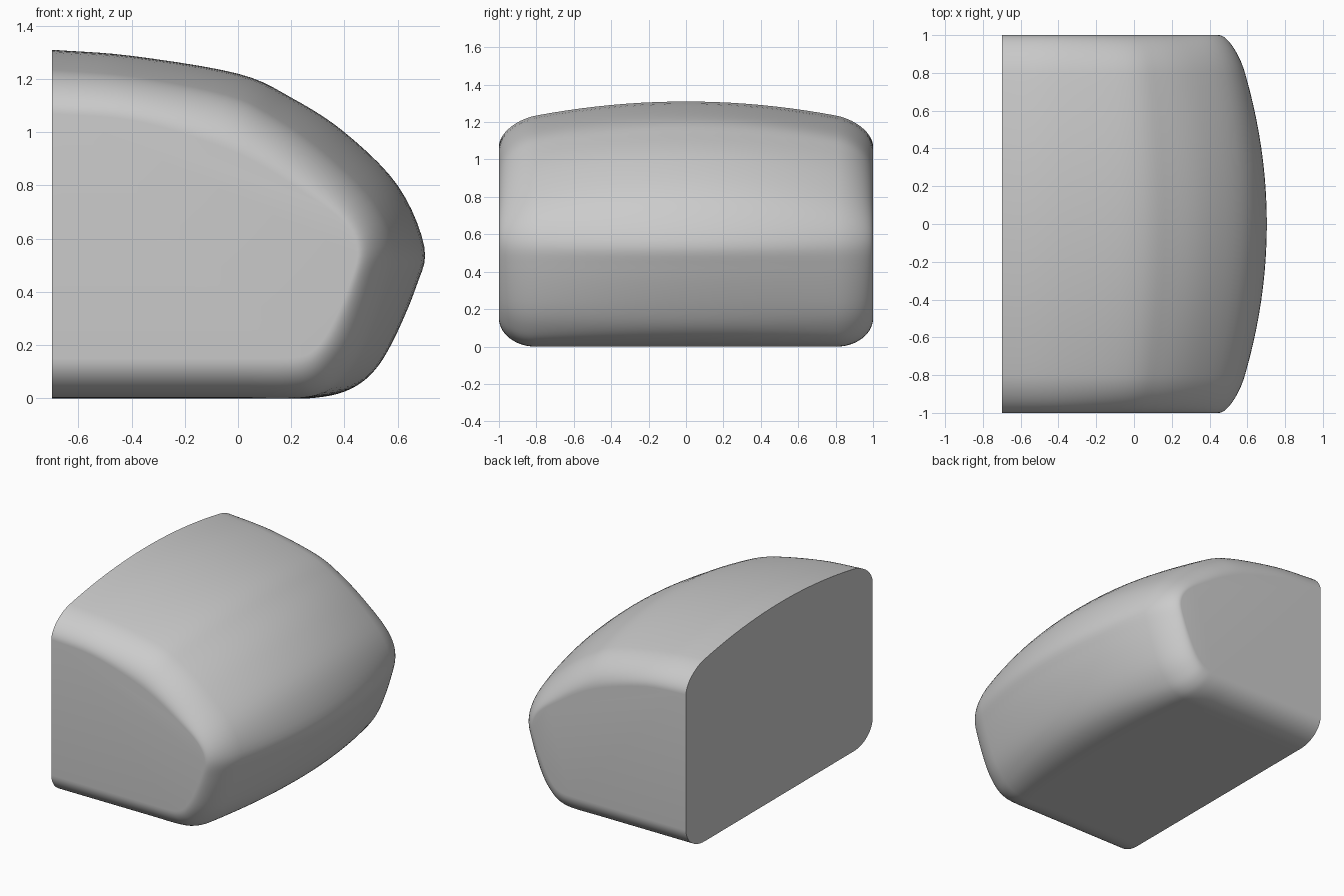
import bpy
import bmesh
import math
from mathutils import Vector

cube = bpy.data.objects.get("Cube")
if cube:
    bpy.data.objects.remove(cube, do_unlink=True)

BACK = -0.7       # flat back plane
SHOULDER = 0.8    # where the end rounding begins
STEPS = 5         # curve steps per profile segment

# Outlines (x, z) from the top back edge round the nose to the underside
MIDDLE = [(-.7, 1.31), (-.4, 1.287), (0, 1.22), (.2, 1.13), (.4, 1), (.6, .8), (.7, .57),
          (.67, .42), (.58, .21), (.5, .09), (.4, .025), (.27, 0), (.1, 0)]
NEAR_END = [(-.7, 1.235), (-.4, 1.21), (-.04, 1.14), (.14, 1.055), (.33, .92), (.51, .74),
            (.585, .57), (.56, .42), (.48, .2), (.4, .08), (.32, .02), (.22, 0), (.05, 0)]
END = [(-.7, 1.07), (-.4, 1.045), (-.1, .96), (.08, .88), (.24, .78), (.39, .67), (.45, .56),
       (.42, .43), (.35, .27), (.29, .185), (.23, .155), (.15, .15), (0, .15)]


def smooth_outline(points):
    """Smooth curve through the points, finished by the straight underside."""
    p = [Vector(q) for q in points]
    p = [2 * p[0] - p[1]] + p + [2 * p[-1] - p[-2]]
    out = []
    for a, b, c, d in zip(p, p[1:], p[2:], p[3:]):
        for i in range(STEPS):
            t = i / STEPS
            out.append(b + (c - a) * t / 2 + (a - 2.5 * b + 2 * c - d / 2) * t ** 2
                       + (1.5 * (b - c) + (d - a) / 2) * t ** 3)
    return out + [p[-2], Vector((BACK, p[-2].y))]


middle, near_end, end = (smooth_outline(o) for o in (MIDDLE, NEAR_END, END))


def section(y):
    """Outline at y: a gentle crown, then an elliptical rounding at the end."""
    crown = (y / SHOULDER) ** 2
    s = max(0, (abs(y) - SHOULDER) / (1 - SHOULDER))
    rounding = 1 - math.sqrt(max(0, 1 - s * s))
    full = 1 / SHOULDER ** 2
    ring = []
    for m, n, e in zip(middle, near_end, end):
        q = m + (n - m) * crown + (e - m - (n - m) * full) * rounding
        ring.append((q.x, y, max(q.y, 0)))
    return ring


# Stations along y, closer together through the end rounding
half = [SHOULDER * i / 10 for i in range(1, 11)]
half += [SHOULDER + (1 - SHOULDER) * math.sin(math.pi / 2 * i / 14) for i in range(1, 15)]
stations = [-y for y in reversed(half)] + [0] + half

# Body shell
bm = bmesh.new()
rings = [[bm.verts.new(co) for co in section(y)] for y in stations]
for r, s in zip(rings, rings[1:]):
    for i in range(len(r)):
        j = (i + 1) % len(r)
        bm.faces.new((r[i], r[j], s[j], s[i]))
for cap in (rings[0], rings[-1]):
    bm.faces.new(cap)
bmesh.ops.recalc_face_normals(bm, faces=bm.faces)

mesh = bpy.data.meshes.new("rounded_body")
bm.to_mesh(mesh)
bm.free()
body = bpy.data.objects.new("rounded_body", mesh)
bpy.context.collection.objects.link(body)

# Plain grey
grey = bpy.data.materials.new("plain_grey")
grey.use_nodes = True
colour = (0.6, 0.6, 0.6, 1)
grey.diffuse_color = colour
grey.node_tree.nodes["Principled BSDF"].inputs["Base Color"].default_value = colour
mesh.materials.append(grey)

bpy.ops.object.select_all(action='DESELECT')
body.select_set(True)
bpy.context.view_layer.objects.active = body
bpy.ops.object.shade_smooth_by_angle(angle=math.radians(35))
